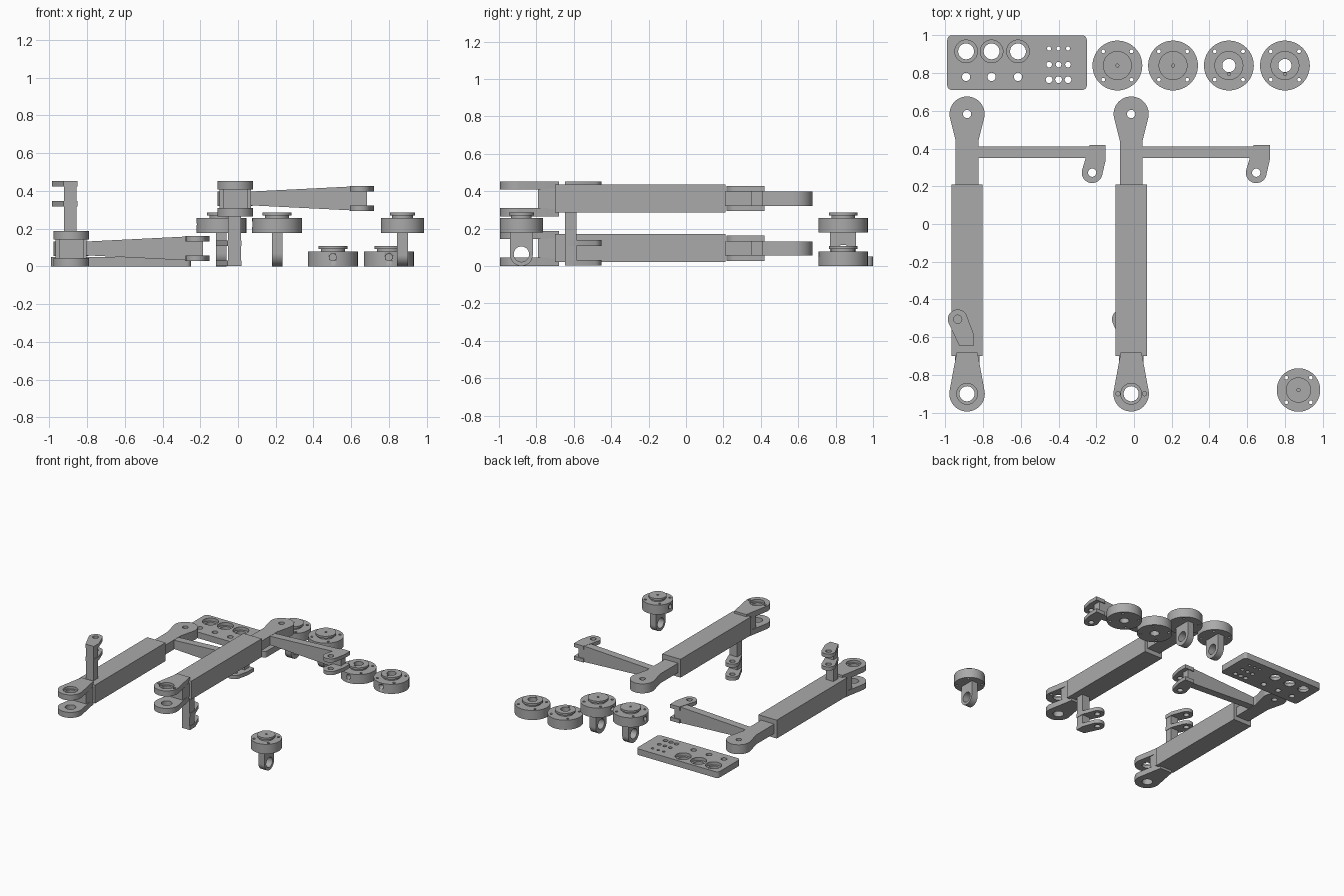
import bpy, math
from mathutils import Matrix, Vector
from mathutils.geometry import convex_hull_2d

if "Cube" in bpy.data.objects:
    bpy.data.objects.remove(bpy.data.objects["Cube"])

GREY = (0.4, 0.4, 0.4, 1)
grey = bpy.data.materials.new("plain grey")
grey.use_nodes = True
grey.diffuse_color = GREY
grey.node_tree.nodes["Principled BSDF"].inputs["Base Color"].default_value = GREY

# Extrusion frames: upright, along x (profile in y,z), along y (profile in x,z)
UP = Matrix.Identity(4)
ALONG_X = Matrix(((0, 0, 1, 0), (1, 0, 0, 0), (0, 1, 0, 0), (0, 0, 0, 1)))
ALONG_Y = Matrix(((1, 0, 0, 0), (0, 0, 1, 0), (0, 1, 0, 0), (0, 0, 0, 1)))


def circle(x, y, r, n=48):
    return [(x + r * math.cos(2 * math.pi * i / n), y + r * math.sin(2 * math.pi * i / n)) for i in range(n)]


def rect(x0, x1, y0, y1):
    return [(x0, y0), (x1, y0), (x1, y1), (x0, y1)]


def hull(points):
    vecs = [Vector(p) for p in points]
    return [tuple(vecs[i]) for i in convex_hull_2d(vecs)]


def prism(name, outline, lo, hi, holes=(), frame=UP):
    """Extrude a flat outline with holes between lo and hi."""
    curve = bpy.data.curves.new(name, "CURVE")
    curve.dimensions = "2D"
    curve.fill_mode = "BOTH"
    curve.extrude = (hi - lo) / 2
    for loop in [outline, *holes]:
        spline = curve.splines.new("POLY")
        spline.points.add(len(loop) - 1)
        for point, (x, y) in zip(spline.points, loop):
            point.co = (x, y, 0, 1)
        spline.use_cyclic_u = True
    temp = bpy.data.objects.new(name, curve)
    bpy.context.collection.objects.link(temp)
    bpy.context.view_layer.update()
    mesh = bpy.data.meshes.new_from_object(temp.evaluated_get(bpy.context.evaluated_depsgraph_get()))
    bpy.data.objects.remove(temp)
    mesh.transform(frame @ Matrix.Translation((0, 0, (lo + hi) / 2)))
    if frame.determinant() < 0:
        mesh.flip_normals()
    mesh.materials.clear()
    mesh.materials.append(grey)
    obj = bpy.data.objects.new(name, mesh)
    bpy.context.collection.objects.link(obj)
    # Weld the caps to the walls, then shade round walls smooth
    bpy.ops.object.select_all(action="DESELECT")
    obj.select_set(True)
    bpy.context.view_layer.objects.active = obj
    bpy.ops.object.mode_set(mode="EDIT")
    bpy.ops.mesh.select_all(action="SELECT")
    bpy.ops.mesh.remove_doubles(threshold=0.0001)
    bpy.ops.mesh.normals_make_consistent(inside=False)
    bpy.ops.object.mode_set(mode="OBJECT")
    bpy.ops.object.shade_smooth_by_angle(angle=math.radians(30))
    return obj


def cut(obj, cutter):
    cutter.hide_render = True
    cutter.hide_set(True)
    mod = obj.modifiers.new("cut", "BOOLEAN")
    mod.object = cutter
    mod.operation = "DIFFERENCE"
    mod.solver = "EXACT"
    bpy.context.view_layer.objects.active = obj
    bpy.ops.object.modifier_apply(modifier=mod.name)
    bpy.data.objects.remove(cutter)


# Control panel with stepped dial holes and a grid of small holes
def rounded(x0, x1, y0, y1, r):
    return hull([p for x in (x0 + r, x1 - r) for y in (y0 + r, y1 - r) for p in circle(x, y, r, 24)])


dials = (-0.89, -0.755, -0.615)
small = [circle(x, 0.78, 0.022, 24) for x in dials]
small += [circle(x, y, r, 16) for x in (-0.45, -0.4, -0.35)
          for y, r in ((0.93, 0.011), (0.845, 0.015), (0.765, 0.018))]
panel = rounded(-0.99, -0.25, 0.71, 1, 0.025)
for name, lo, hi, r in (("panel_lower", 0, 0.025, 0.042), ("panel_upper", 0.025, 0.05, 0.06)):
    prism(name, panel, lo, hi, small + [circle(x, 0.915, r) for x in dials])


# Round hubs, some standing on a pierced lug
def hub(name, x, y, r, base, bore, lug):
    ring = r * 0.8
    bolts = [circle(x + sx * ring * 0.71, y + sy * ring * 0.71, 0.01, 16) for sx in (-1, 1) for sy in (-1, 1)]
    middle = [circle(x, y, bore, 32)]
    body = prism(name + "_body", circle(x, y, r, 64), base, base + 0.078, bolts + middle)
    if lug:
        cut(body, prism("cutter", circle(y, base + 0.045, 0.018, 24), x - r - 0.05, x - r + 0.04, frame=ALONG_X))
        profile = hull(circle(y, r * 0.53, r * 0.53) + rect(y - r * 0.53, y + r * 0.53, base - 0.02, base))
        prism(name + "_lug", profile, x - 0.028, x + 0.028, [circle(y, r * 0.55, 0.041)], ALONG_X)
    else:
        cut(body, prism("cutter", circle(x, base + 0.048, 0.018, 24), y - r - 0.05, y - r + 0.04, frame=ALONG_Y))
        middle.append(circle(x, y - 0.046, 0.008, 12))
    prism(name + "_neck", circle(x, y, r * 0.48), base + 0.078, base + 0.092, middle)
    prism(name + "_flange", circle(x, y, r * 0.58), base + 0.092, base + 0.108, middle)


for i, (x, y, r, lug) in enumerate(((-0.088, 0.84, 0.132, True), (0.207, 0.84, 0.132, True),
                                    (0.503, 0.84, 0.132, False), (0.8, 0.84, 0.132, False),
                                    (0.872, -0.88, 0.115, True))):
    hub(f"hub_{i + 1}", x, y, r, 0.178 if lug else 0, 0.008 if lug else 0.035, lug)


# Long beam with fork, tongue, side arm and a post that points up or down
def beam(name, c, z, post_up, dowels):
    prism(name + "_body", rect(c - 0.083, c + 0.083, -0.7, 0.21), z + 0.02, z + 0.17)

    # Rear tongue with eye
    prism(name + "_tongue", rect(c - 0.06, c + 0.06, 0.2, 0.44), z + 0.055, z + 0.132)
    eye = hull(circle(c, 0.583, 0.093) + [(c - 0.06, 0.44), (c + 0.06, 0.44)])
    prism(name + "_tongue_eye", eye, z + 0.055, z + 0.132, [circle(c, 0.583, 0.022, 24)])

    # Front fork of two plates
    fork = hull(circle(c, -0.9, 0.094) + [(c - 0.055, -0.68), (c + 0.055, -0.68)])
    pins = [circle(c + s * 0.07, -0.9, 0.011, 16) for s in (-1, 1)] if dowels else []
    prism(name + "_fork_lower", fork, z, z + 0.045, [circle(c, -0.9, 0.04)])
    prism(name + "_fork_upper", fork, z + 0.143, z + 0.168, [circle(c, -0.9, 0.04)] + pins)
    prism(name + "_fork_rim", fork, z + 0.168, z + 0.188, [circle(c, -0.9, 0.055)] + pins)
    prism(name + "_fork_block", rect(c - 0.065, c + 0.065, -0.79, -0.69), z + 0.04, z + 0.15)

    # Tapered side arm ending in a hooked clevis
    mid = z + 0.095
    taper = [(c + 0.05, mid - 0.035), (c + 0.65, mid - 0.065), (c + 0.65, mid + 0.065), (c + 0.05, mid + 0.035)]
    prism(name + "_arm", taper, 0.35, 0.412, frame=ALONG_Y)
    prism(name + "_arm_end", rect(c + 0.64, c + 0.7, 0.35, 0.412), mid - 0.04, mid + 0.04)
    hook = hull(circle(c + 0.663, 0.272, 0.055) + [(c + 0.735, 0.42), (c + 0.735, 0.34),
                                                 (c + 0.65, 0.42), (c + 0.64, 0.35)])
    for side, lo, hi in (("lower", -0.067, -0.037), ("upper", 0.037, 0.067)):
        prism(f"{name}_hook_{side}", hook, mid + lo, mid + hi, [circle(c + 0.663, 0.272, 0.022, 24)])

    # Post with two eye plates
    def span(a, b):
        return (mid + a, mid + b) if post_up else (mid - b, mid - a)

    prism(name + "_post", rect(c - 0.038, c + 0.03, -0.648, -0.585), *span(0.07, 0.35))
    plate = hull(circle(c - 0.05, -0.505, 0.052) + [(c - 0.04, -0.648), (c + 0.034, -0.648), (c + 0.034, -0.58)])
    for side, a in (("near", 0.222), ("far", 0.328)):
        prism(f"{name}_post_plate_{side}", plate, *span(a, a + 0.03), [circle(c - 0.05, -0.505, 0.022, 24)])


beam("right_beam", -0.885, 0, True, False)
beam("left_beam", -0.015, 0.265, False, True)
